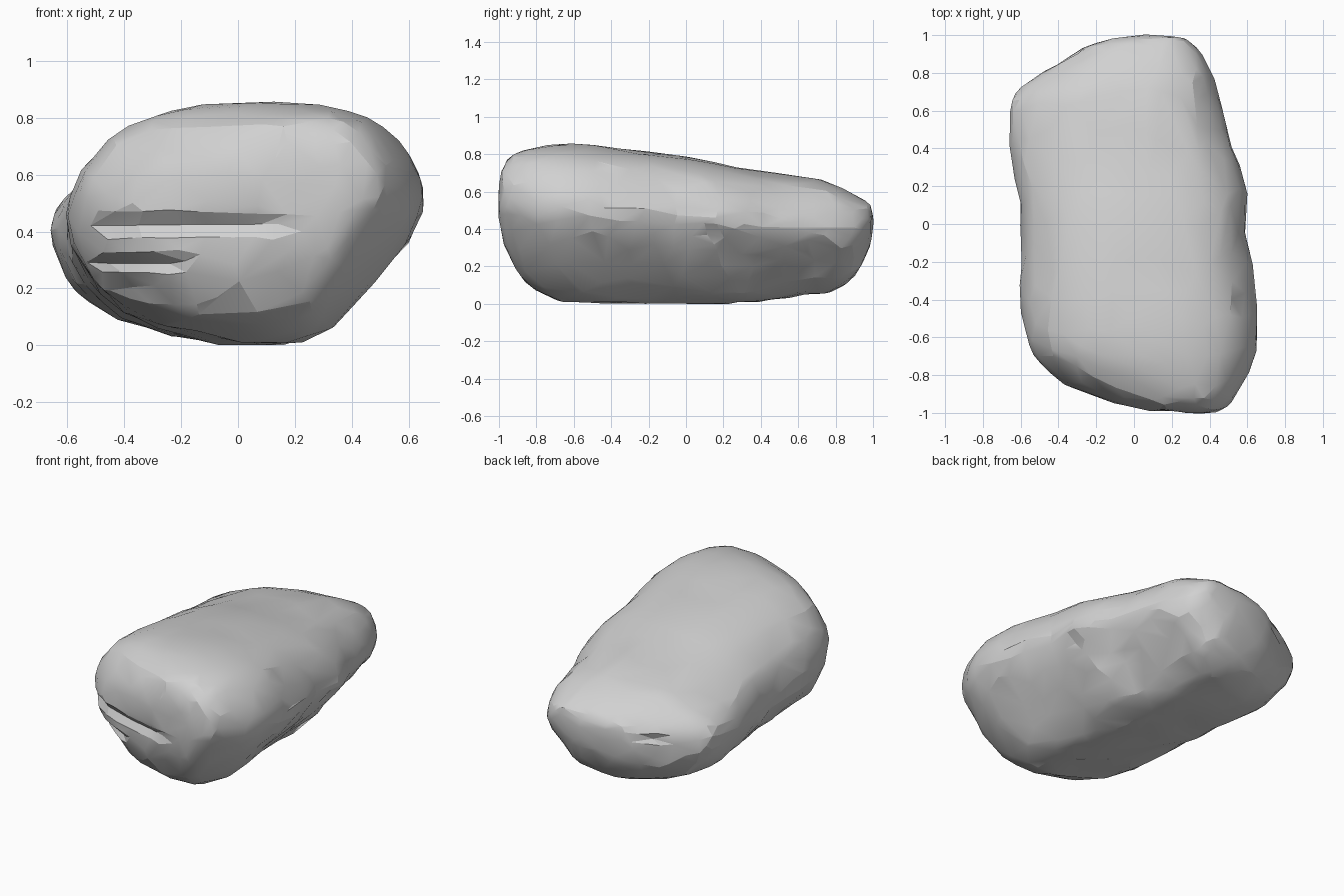
import bpy, bmesh, math
from mathutils import Vector, noise

if "Cube" in bpy.data.objects:
    bpy.data.objects.remove(bpy.data.objects["Cube"])

# Stone material
stone = bpy.data.materials.new("grey stone")
stone.use_nodes = True
GREY = (0.64, 0.64, 0.64, 1)
stone.diffuse_color = GREY
stone.node_tree.nodes["Principled BSDF"].inputs["Base Color"].default_value = GREY

# Stations along the boulder: y, left edge, right edge, underside, top
STATIONS = [
    (-.995, .12, .43, .43, .67), (-.97, -.04, .51, .28, .785), (-.87, -.35, .58, .09, .835),
    (-.72, -.55, .66, .02, .86), (-.54, -.62, .69, -.005, .857), (-.25, -.61, .64, -.005, .82),
    (0, -.61, .605, -.005, .79), (.17, -.63, .625, -.005, .75), (.35, -.67, .56, .005, .72),
    (.55, -.68, .49, .025, .70), (.7, -.65, .455, .045, .68), (.82, -.49, .42, .065, .635),
    (.91, -.33, .37, .14, .585), (.97, -.18, .31, .27, .555), (.998, .0, .25, .37, .515),
]
# Cross-section outline, as fractions of width and height
OUTLINE = [
    (0, .53), (.03, .70), (.11, .87), (.31, 1), (.5, 1), (.68, 1), (.84, .94), (.94, .81),
    (1, .61), (.97, .47), (.85, .265), (.72, .05), (.60, 0), (.45, .01), (.28, .06), (.13, .18), (.05, .33),
]


def bell(value, centre, width):
    return math.exp(-((value - centre) / width) ** 2)


def fade(value, start, end):
    t = min(1, max(0, (value - start) / (end - start)))
    return t * t * (3 - 2 * t)


# Lofted body, its top tilting down to one side at both ends
bm = bmesh.new()
rings = []
for y, left, right, low, high in STATIONS:
    tilt = .10 * fade(y, .15, .5) + .10 * fade(y, -.65, -.9)
    ring = []
    for u, v in OUTLINE:
        if v > .8:
            v -= tilt * max(0, 1 - u / .7)
        ring.append(bm.verts.new((left + u * (right - left), y, low + v * (high - low))))
    rings.append(ring)
count = len(OUTLINE)
for a, b in zip(rings, rings[1:]):
    for i in range(count):
        j = (i + 1) % count
        bm.faces.new((a[i], a[j], b[j], b[i]))
bm.faces.new(rings[0])
bm.faces.new(rings[-1])
bmesh.ops.recalc_face_normals(bm, faces=bm.faces)
mesh = bpy.data.meshes.new("boulder")
bm.to_mesh(mesh)
bm.free()
boulder = bpy.data.objects.new("boulder", mesh)
bpy.context.collection.objects.link(boulder)
bpy.context.view_layer.objects.active = boulder
boulder.select_set(True)
mesh.materials.append(stone)


def apply(kind, **settings):
    mod = boulder.modifiers.new(kind.title(), kind)
    for key, value in settings.items():
        setattr(mod, key, value)
    bpy.ops.object.modifier_apply(modifier=mod.name)


apply("SUBSURF", levels=3)

# Weathered lumps, cracks across the front, chips in the flank and a slit at the back
for v, n in [(v, v.normal.copy()) for v in mesh.vertices]:
    p = v.co.copy()
    lump = noise.noise(p * 3.2 + Vector((4, 1, 7))) * .010 + noise.noise(p * 7) * .012
    v.co += n * lump * (1 - .6 * fade(n.z, .7, .95))
    front = fade(p.y, -.5, -.75)
    upper = bell(p.z, .425, .03) * fade(p.x, .28, 0) * fade(p.x, -.58, -.42)
    lower = bell(p.z, .29, .025) * fade(p.x, -.12, -.25)
    pocket = bell(p.z, .20, .05) * bell(p.x, -.36, .10)
    v.co.y += front * (.035 * upper + .05 * lower + .05 * pocket)
    flank = fade(p.x, .3, .45)
    chip = bell(p.y, .12, .07) * bell(p.z, .37, .05) + bell(p.y, .32, .12) * bell(p.z, .27, .07)
    v.co.x -= flank * .035 * chip
    v.co.y -= fade(p.y, .6, .75) * .025 * bell(p.x, -.36, .08) * bell(p.z, .42, .025)
    v.co.z = max(0, v.co.z)

# Chiselled facets
apply("DECIMATE", ratio=.035)
bpy.ops.object.shade_smooth_by_angle(angle=math.radians(15))
